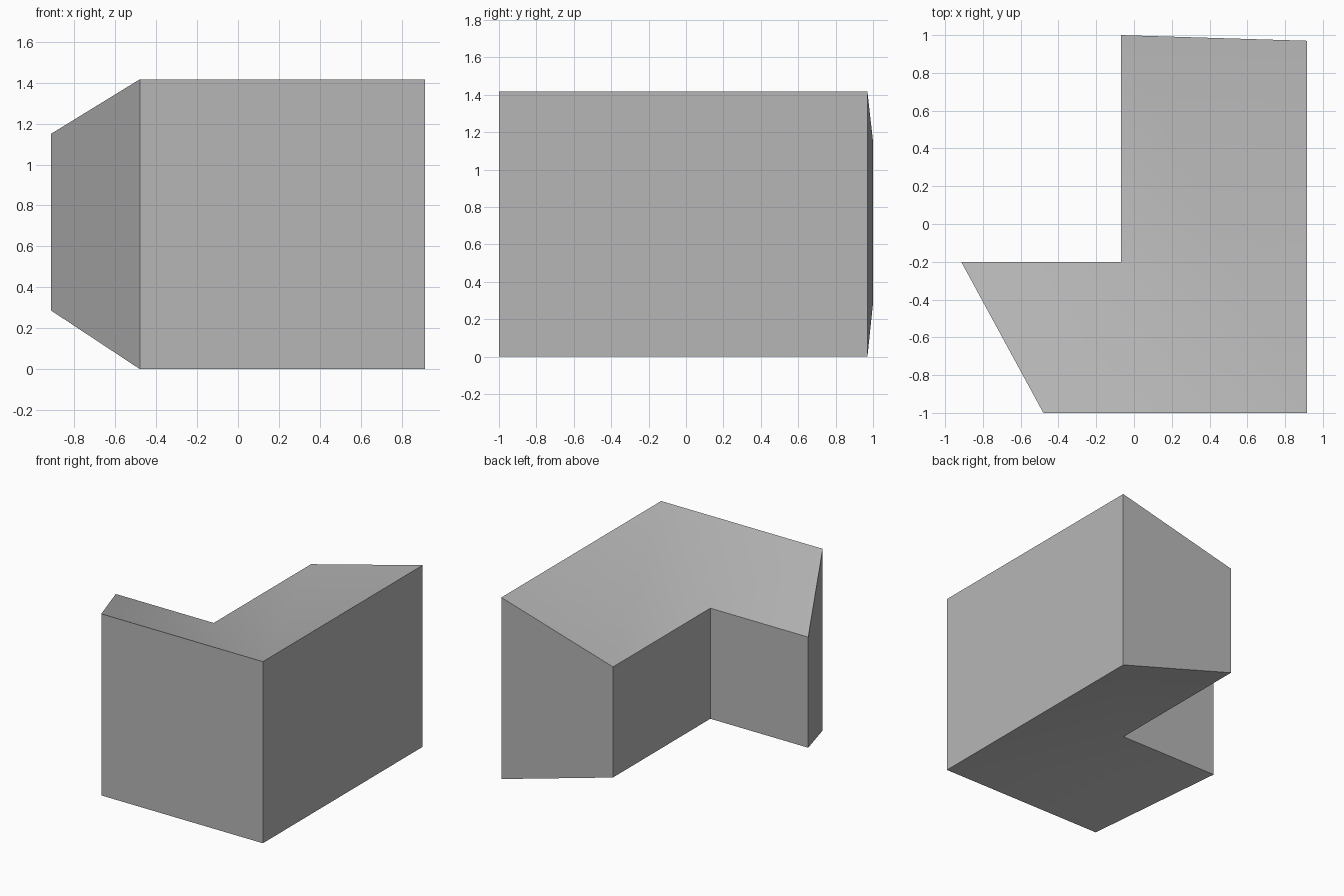
import bpy
import bmesh

default = bpy.data.objects.get("Cube")
if default:
    bpy.data.objects.remove(default, do_unlink=True)

# Mid grey material
grey = bpy.data.materials.new("mid_grey")
grey.use_nodes = True
colour = (0.47, 0.47, 0.47, 1.0)
grey.diffuse_color = colour
grey.node_tree.nodes["Principled BSDF"].inputs["Base Color"].default_value = colour

# Corner block: three upright sections (outer edge tall, inner edge short)
OUTER_TOP, INNER_TOP, INNER_BOTTOM = 1.417, 1.15, 0.287
sections = [  # outer corner, inner corner
    ((-0.48, -1.0), (-0.915, -0.2)),
    ((0.915, -1.0), (-0.07, -0.2)),
    ((0.915, 0.97), (-0.07, 1.0)),
]

bm = bmesh.new()
rings = []
for outer, inner in sections:
    rings.append([
        bm.verts.new((*outer, 0)),
        bm.verts.new((*outer, OUTER_TOP)),
        bm.verts.new((*inner, INNER_TOP)),
        bm.verts.new((*inner, INNER_BOTTOM)),
    ])

# Walls, sloped top and sloped underside between neighbouring sections
for a, b in zip(rings, rings[1:]):
    for i in range(4):
        j = (i + 1) % 4
        bm.faces.new((a[i], a[j], b[j], b[i]))

# End caps
bm.faces.new(rings[0])
bm.faces.new(rings[-1])
bmesh.ops.recalc_face_normals(bm, faces=bm.faces)

mesh = bpy.data.meshes.new("corner_block")
bm.to_mesh(mesh)
bm.free()
mesh.materials.append(grey)
block = bpy.data.objects.new("corner_block", mesh)
bpy.context.collection.objects.link(block)

# Soft shading over the shallow mitre fold, hard edges elsewhere
bpy.ops.object.select_all(action="DESELECT")
block.select_set(True)
bpy.context.view_layer.objects.active = block
bpy.ops.object.shade_smooth_by_angle(angle=0.5236)
